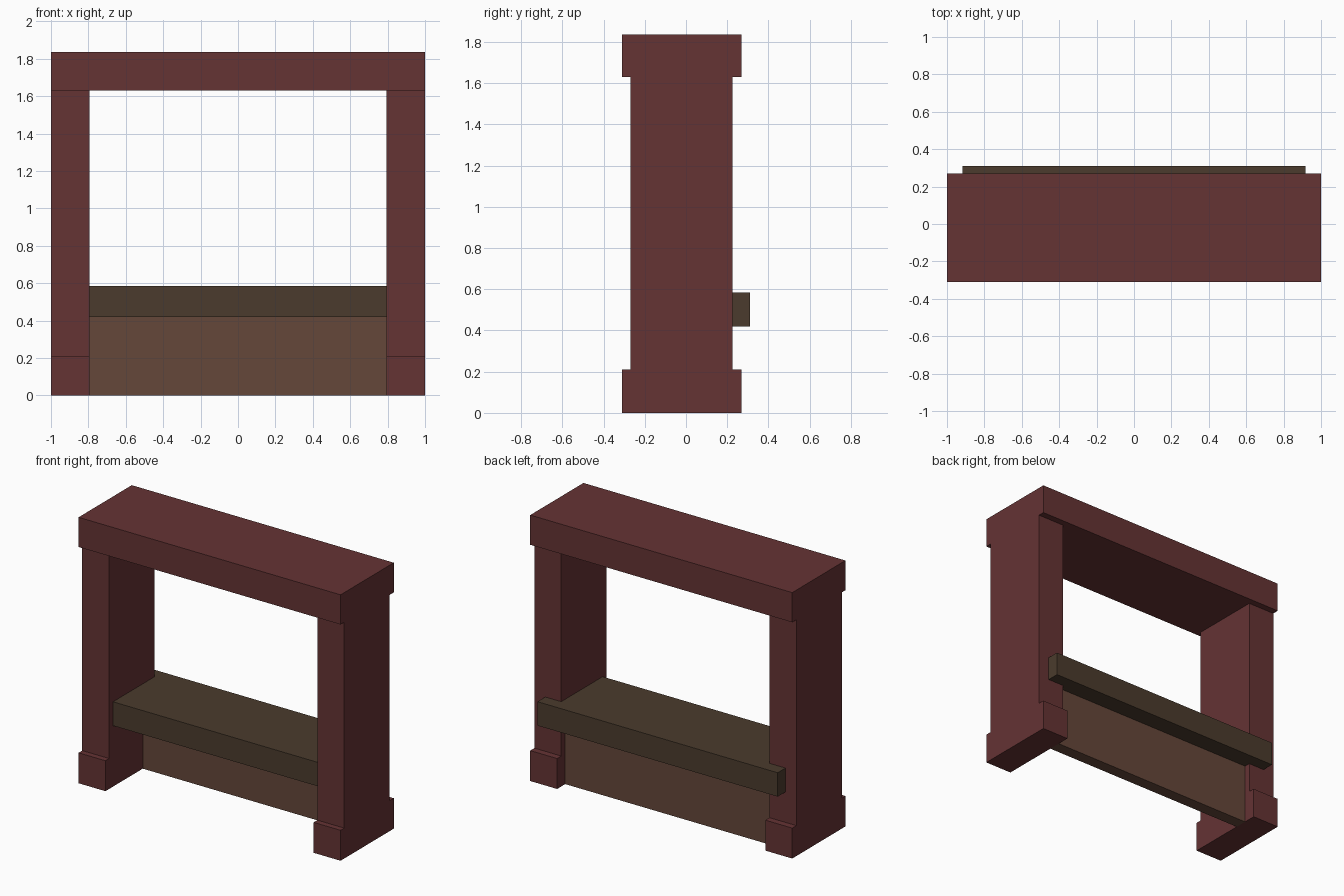
import bpy
import bmesh
from mathutils import Vector

cube = bpy.data.objects.get("Cube")
if cube:
    bpy.data.objects.remove(cube, do_unlink=True)


def make_material(name, rgb):
    mat = bpy.data.materials.new(name)
    mat.use_nodes = True
    colour = (*rgb, 1.0)
    mat.diffuse_color = colour
    bsdf = next(n for n in mat.node_tree.nodes if n.type == 'BSDF_PRINCIPLED')
    bsdf.inputs["Base Color"].default_value = colour
    return mat


def extrude_profile(name, points, direction, mat):
    """Extrude a closed flat outline along a direction into a solid part."""
    bm = bmesh.new()
    face = bm.faces.new([bm.verts.new(p) for p in points])
    result = bmesh.ops.extrude_face_region(bm, geom=[face], use_keep_orig=True)
    moved = [g for g in result["geom"] if isinstance(g, bmesh.types.BMVert)]
    bmesh.ops.translate(bm, verts=moved, vec=Vector(direction))
    bmesh.ops.recalc_face_normals(bm, faces=bm.faces[:])
    mesh = bpy.data.meshes.new(name)
    bm.to_mesh(mesh)
    bm.free()
    mesh.materials.append(mat)
    obj = bpy.data.objects.new(name, mesh)
    bpy.context.collection.objects.link(obj)
    return obj


def box(name, x, y, z, mat):
    """Box from (min, max) ranges on each axis."""
    outline = [(x[0], y[0], z[0]), (x[1], y[0], z[0]),
               (x[1], y[1], z[0]), (x[0], y[1], z[0])]
    return extrude_profile(name, outline, (0, 0, z[1] - z[0]), mat)


red_wood = make_material("dark red wood", (0.130, 0.033, 0.034))
dark_wood = make_material("dark olive wood", (0.070, 0.044, 0.026))
brown_wood = make_material("brown wood", (0.130, 0.063, 0.042))

INNER, OUTER = 0.795, 1.0          # inner and outer faces of the posts
FOOT_Y, POST_Y = (-0.31, 0.27), (-0.27, 0.225)
FOOT_TOP, BEAM_BOTTOM, TOP = 0.21, 1.63, 1.835
COUNTER_Z = (0.42, 0.585)

# Side posts, each stepped out into a wider foot
post_outline = [(FOOT_Y[0], 0), (FOOT_Y[1], 0), (FOOT_Y[1], FOOT_TOP),
                (POST_Y[1], FOOT_TOP), (POST_Y[1], BEAM_BOTTOM),
                (POST_Y[0], BEAM_BOTTOM), (POST_Y[0], FOOT_TOP),
                (FOOT_Y[0], FOOT_TOP)]
for side, name in ((1, "left_post"), (-1, "right_post")):
    extrude_profile(name, [(side * INNER, y, z) for y, z in post_outline],
                    (side * (OUTER - INNER), 0, 0), red_wood)

# Beam across the top
box("top_beam", (-OUTER, OUTER), FOOT_Y, (BEAM_BOTTOM, TOP), red_wood)

# Counter shelf, with a wider lip overlapping the backs of the posts
half_outline = [(INNER, -0.227), (INNER, POST_Y[1]), (0.917, POST_Y[1]), (0.917, 0.31)]
counter_outline = half_outline + [(-x, y) for x, y in reversed(half_outline)]
extrude_profile("counter", [(x, y, COUNTER_Z[0]) for x, y in counter_outline],
                (0, 0, COUNTER_Z[1] - COUNTER_Z[0]), dark_wood)

# Panel closing the space under the counter
box("lower_panel", (-INNER, INNER), (0.097, 0.182), (0, COUNTER_Z[0]), brown_wood)
